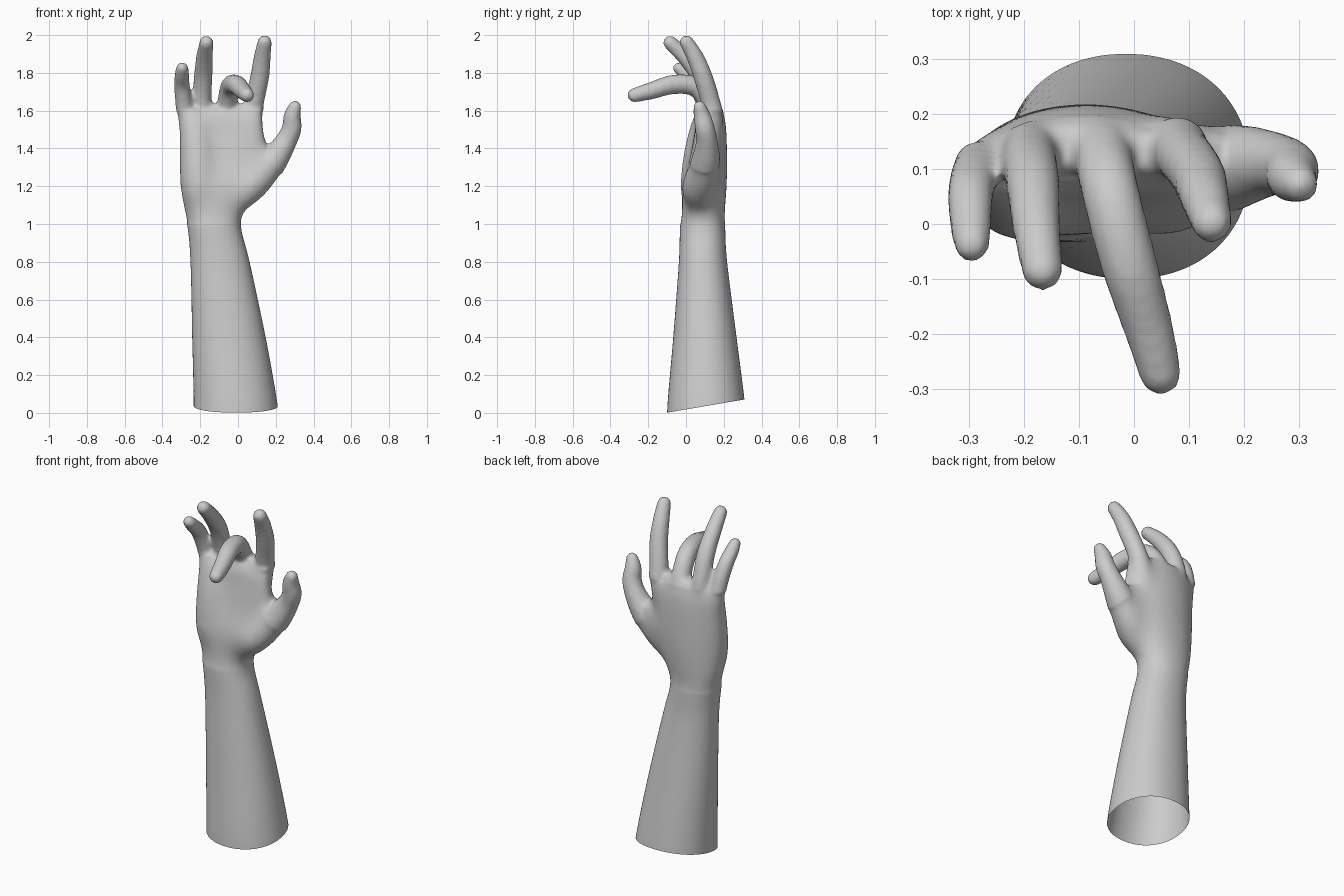
import bpy, bmesh
from math import cos, sin, pi, copysign
from mathutils import Vector, Matrix

if "Cube" in bpy.data.objects:
    bpy.data.objects.remove(bpy.data.objects["Cube"])


def spline(pts, n):
    """Catmull-Rom interpolation of tuples of any length."""
    P = [pts[0]] + list(pts) + [pts[-1]]
    out = []
    for i in range(1, len(P) - 2):
        a, b, c, d = P[i - 1:i + 3]
        for k in range(n):
            t = k / n
            out.append([0.5 * (2*q + (r - p)*t + (2*p - 5*q + 4*r - s)*t*t + (3*q - p - 3*r + s)*t**3)
                        for p, q, r, s in zip(a, b, c, d)])
    out.append(list(pts[-1]))
    return out


def limb(bm, pts, n=9):
    """Chain of overlapping balls (x, y, z, radius): a finger or muscle pad."""
    for x, y, z, r in spline(pts, n):
        bmesh.ops.create_icosphere(bm, subdivisions=3, radius=r, matrix=Matrix.Translation((x, y, z)))


def loft(bm, rings, n=6, sides=40):
    """Rings (z, cx, cy, rx, ry, arch) lofted and capped."""
    loops = []
    for z, cx, cy, rx, ry, arch in spline(rings, n):
        loop = []
        for i in range(sides):
            c, s = cos(2*pi*i/sides), sin(2*pi*i/sides)
            c, s = copysign(abs(c)**0.93, c), copysign(abs(s)**0.93, s)
            loop.append(bm.verts.new((cx + rx*c, cy + ry*s - arch*c*c, z)))
        loops.append(loop)
    for a, b in zip(loops, loops[1:]):
        for i in range(sides):
            j = (i + 1) % sides
            bm.faces.new((a[i], a[j], b[j], b[i]))
    bm.faces.new(loops[0][::-1])
    bm.faces.new(loops[-1])


fingers = {
    "little": [(-.23, .12, 1.38, .05), (-.27, .112, 1.52, .05), (-.285, .10, 1.62, .045), (-.297, .058, 1.73, .043),
               (-.297, .0, 1.79, .039), (-.295, -.037, 1.825, .033)],
    "ring": [(-.15, .14, 1.36, .05), (-.18, .14, 1.54, .055), (-.19, .122, 1.66, .051), (-.184, .075, 1.78, .05),
             (-.178, .0, 1.88, .045), (-.167, -.084, 1.96, .038)],
    "middle": [(-.075, .145, 1.36, .05), (-.062, .15, 1.54, .057), (-.055, .115, 1.65, .054), (-.04, .045, 1.728, .053),
               (-.01, -.07, 1.738, .052), (.025, -.185, 1.705, .046), (.048, -.272, 1.682, .039)],
    "index": [(.02, .14, 1.36, .05), (.07, .145, 1.54, .057), (.087, .128, 1.65, .053), (.115, .09, 1.78, .051),
              (.128, .05, 1.88, .046), (.141, .003, 1.963, .038)],
    "thumb": [(.0, .065, 1.13, .075), (.05, .065, 1.19, .094), (.10, .085, 1.24, .094), (.185, .105, 1.335, .077),
              (.25, .11, 1.43, .059), (.284, .1, 1.505, .053), (.287, .085, 1.57, .046), (.302, .072, 1.62, .034)],
}

bm = bmesh.new()
# forearm, wrist and palm
loft(bm, [(-.12, -.008, .108, .232, .21, 0), (.05, -.013, .107, .222, .205, 0), (.4, -.048, .1, .195, .168, 0),
          (.8, -.095, .09, .157, .128, 0), (.98, -.125, .088, .142, .12, 0), (1.07, -.127, .093, .16, .115, 0),
          (1.2, -.1, .1, .21, .118, .02), (1.35, -.085, .12, .23, .1, .03), (1.5, -.087, .133, .23, .083, .045),
          (1.58, -.09, .138, .224, .067, .045), (1.635, -.09, .14, .19, .035, .035)])
# heel of the palm on the little-finger side
limb(bm, [(-.185, .085, 1.08, .085), (-.205, .065, 1.19, .1), (-.215, .082, 1.38, .098), (-.235, .1, 1.54, .075)])
# padding across the finger roots
limb(bm, [(-.235, .095, 1.53, .062), (-.1, .115, 1.55, .066), (.06, .118, 1.54, .066)])
# skin between thumb and index finger
limb(bm, [(.05, .12, 1.3, .075), (.1, .12, 1.35, .065), (.125, .125, 1.385, .05)])
for path in fingers.values():
    limb(bm, path)
me = bpy.data.meshes.new("hand_raw")
bm.to_mesh(me)
bm.free()
raw = bpy.data.objects.new("hand_raw", me)
bpy.context.collection.objects.link(raw)

# fuse into one skin and soften the joins
rm = raw.modifiers.new("fuse", 'REMESH')
rm.mode = 'VOXEL'
rm.voxel_size = 0.011
sm = raw.modifiers.new("soften", 'SMOOTH')
sm.factor = 0.5
sm.iterations = 8
dg = bpy.context.evaluated_depsgraph_get()
skin = bpy.data.meshes.new_from_object(raw.evaluated_get(dg))
bpy.data.objects.remove(raw)

bm = bmesh.new()
bm.from_mesh(skin)
# extra softening of the palm only
palm = [v for v in bm.verts if 1.0 < v.co.z < 1.6 and v.co.x < .15 + max(0, 1.35 - v.co.z)]
for _ in range(60):
    bmesh.ops.smooth_vert(bm, verts=palm, factor=0.5, use_axis_x=True, use_axis_y=True, use_axis_z=True)
# open slanted cut at the forearm end
bmesh.ops.bisect_plane(bm, geom=bm.verts[:] + bm.edges[:] + bm.faces[:], plane_co=(0, -.09, .003),
                       plane_no=Vector((0, -.17, 1)), clear_inner=True)
bm.to_mesh(skin)
bm.free()
skin.shade_smooth()
hand = bpy.data.objects.new("hand_and_forearm", skin)
bpy.context.collection.objects.link(hand)
